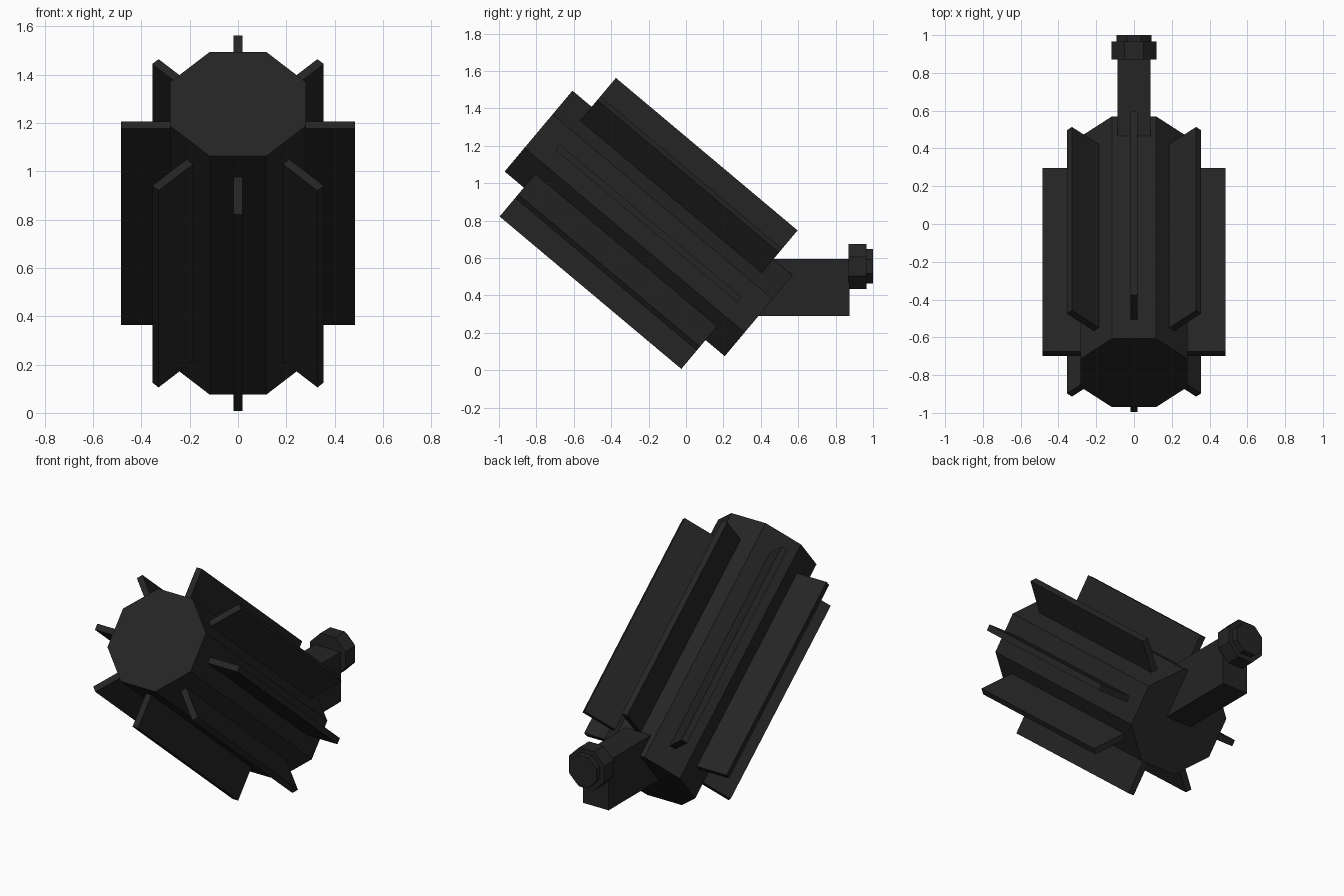
import bpy
from math import radians, cos, pi
from mathutils import Matrix, Vector

cube = bpy.data.objects.get("Cube")
if cube:
    bpy.data.objects.remove(cube, do_unlink=True)

charcoal = bpy.data.materials.new("charcoal")
charcoal.use_nodes = True
charcoal.diffuse_color = (0.018, 0.018, 0.018, 1)
charcoal.node_tree.nodes["Principled BSDF"].inputs["Base Color"].default_value = (0.018, 0.018, 0.018, 1)


def finish(name, matrix):
    ob = bpy.context.object
    ob.name = name
    ob.data.transform(matrix)
    ob.data.materials.append(charcoal)
    return ob


def box(name, size, matrix):
    bpy.ops.mesh.primitive_cube_add(size=1)
    return finish(name, matrix @ Matrix.Diagonal((*size, 1)))


def octagon(name, apothem, depth, matrix):
    # Eight-sided prism along local z with flats facing local x and y
    bpy.ops.mesh.primitive_cylinder_add(vertices=8, radius=apothem / cos(pi / 8), depth=depth)
    return finish(name, matrix @ Matrix.Rotation(pi / 8, 4, 'Z'))


# Tilted body: local z runs along the barrel, nose up and forward
tilt = Matrix.Translation((0, -0.2, 0.785)) @ Matrix.Rotation(radians(50), 4, 'X')
octagon("body", 0.282, 1.536, tilt)

# Eight radial fins, one on each flat
for i in range(8):
    spin = Matrix.Rotation(i * pi / 4, 4, 'Z')
    box(f"fin_{i + 1}", (0.233, 0.037, 1.268), tilt @ spin @ Matrix.Translation((0.367, 0, 0)))

# Level mounting arm at the back
box("mounting_arm", (0.174, 0.575, 0.305), Matrix.Translation((0, 0.5875, 0.4425)))

# Stepped knob on the end of the arm
back = Matrix.Rotation(pi / 2, 4, 'X')
for name, apothem, y0, y1 in (("knob_collar", 0.12, 0.87, 0.965), ("knob_cap", 0.092, 0.96, 1.0)):
    octagon(name, apothem, y1 - y0, Matrix.Translation((0, (y0 + y1) / 2, 0.555)) @ back)
